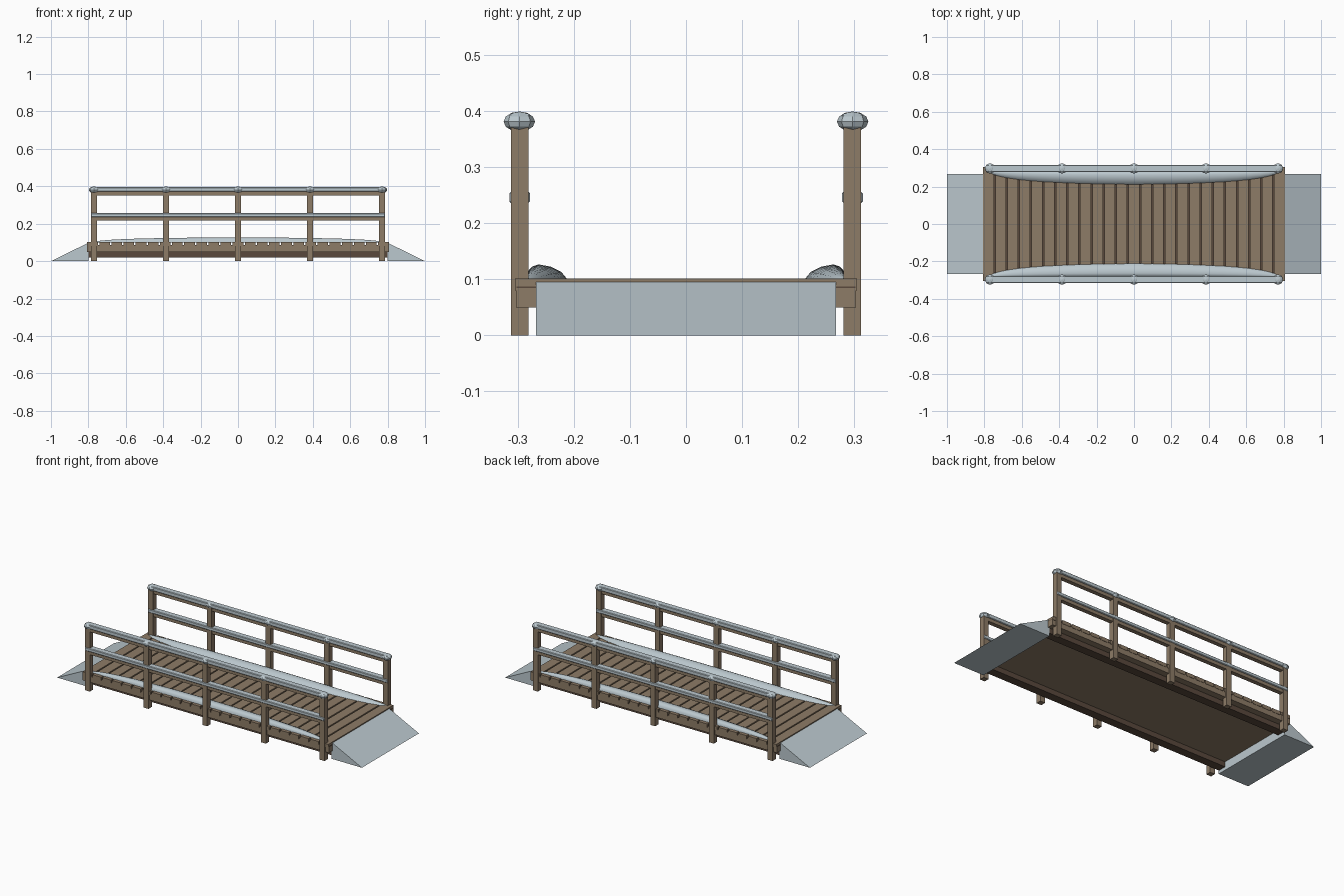
import bpy, bmesh, math

cube = bpy.data.objects.get("Cube")
if cube:
    bpy.data.objects.remove(cube, do_unlink=True)


def material(name, rgb):
    m = bpy.data.materials.new(name)
    m.use_nodes = True
    m.diffuse_color = (*rgb, 1)
    m.node_tree.nodes["Principled BSDF"].inputs["Base Color"].default_value = (*rgb, 1)
    return m


WOOD = material("weathered wood", (0.27, 0.20, 0.135))
DARK = material("dark wood", (0.10, 0.065, 0.045))
SNOW = material("snow", (0.50, 0.58, 0.62))


def finish(name, bm, mat, smooth=False):
    bmesh.ops.recalc_face_normals(bm, faces=bm.faces)
    me = bpy.data.meshes.new(name)
    bm.to_mesh(me)
    bm.free()
    me.materials.append(mat)
    ob = bpy.data.objects.new(name, me)
    bpy.context.collection.objects.link(ob)
    if smooth:
        bpy.ops.object.select_all(action='DESELECT')
        ob.select_set(True)
        bpy.context.view_layer.objects.active = ob
        bpy.ops.object.shade_smooth_by_angle(angle=math.radians(40))
    return ob


def box(name, lo, hi, mat, bevel=0):
    bm = bmesh.new()
    bmesh.ops.create_cube(bm, size=1)
    for v in bm.verts:
        v.co = [(a + b) / 2 + c * (b - a) for a, b, c in zip(lo, hi, v.co)]
    if bevel:
        bmesh.ops.bevel(bm, geom=bm.edges[:], offset=bevel, segments=1, affect='EDGES')
    return finish(name, bm, mat)


def ramp(name, side):
    # Snow wedge from the ground up to the deck end
    bm = bmesh.new()
    profile = [(0.80, 0), (1.0, 0), (0.80, 0.098)]
    rings = [[bm.verts.new((side * x, y, z)) for x, z in profile] for y in (-0.267, 0.267)]
    for r in rings:
        bm.faces.new(r)
    for i in range(3):
        j = (i + 1) % 3
        bm.faces.new((rings[0][i], rings[0][j], rings[1][j], rings[1][i]))
    finish(name, bm, SNOW)


def drift(name, side):
    # Low crescent of snow, widest at mid span; section is (fraction inward, fraction up)
    section = [(0, 0), (0.03, 0.5), (0.14, 0.85), (0.3, 1), (0.6, 0.85), (0.85, 0.5), (1, 0)]
    bm = bmesh.new()
    rings = []
    steps = 24
    for k in range(steps + 1):
        t = -math.cos(math.pi * k / steps)
        end = max(1 - t ** 8, 0.02) ** 0.5
        width = (0.074 - 0.034 * t * t) * end
        height = (0.027 - 0.012 * t * t) * end
        rings.append([bm.verts.new((0.78 * t, side * (0.285 - width * u), 0.0995 + height * h))
                      for u, h in section])
    n = len(section)
    for a, b in zip(rings, rings[1:]):
        for i in range(n):
            j = (i + 1) % n
            bm.faces.new((a[i], a[j], b[j], b[i]))
    bm.faces.new(rings[0])
    bm.faces.new(rings[-1])
    finish(name, bm, SNOW, True)


def cap(name, x, y):
    # Flattened faceted ball of snow on a post
    bm = bmesh.new()
    bmesh.ops.create_uvsphere(bm, u_segments=8, v_segments=6, radius=1)
    for v in bm.verts:
        v.co = (x + v.co.x * 0.028, y + v.co.y * 0.028, 0.381 + v.co.z * 0.018)
    finish(name, bm, SNOW)


# Deck: dark core under separate planks
HALF = 0.81
box("deck_core", (-HALF + 0.002, -0.303, 0.05), (HALF - 0.002, 0.303, 0.084), WOOD)
box("plank_gap_layer", (-HALF + 0.002, -0.302, 0.084), (HALF - 0.002, 0.302, 0.087), DARK)
COUNT = 25
pitch = 2 * HALF / COUNT
for k in range(COUNT):
    x = -HALF + k * pitch
    box(f"plank_{k + 1}", (x + 0.004, -0.305, 0.08), (x + pitch - 0.004, 0.305, 0.101), WOOD)

# Both sides: beam, posts, rails and snow
for side, label in ((-1, "right"), (1, "left")):
    def bar(name, xs, inner, outer, zs, mat, bevel=0):
        ys = sorted((side * inner, side * outer))
        box(f"{label}_{name}", (xs[0], ys[0], zs[0]), (xs[1], ys[1], zs[1]), mat, bevel)

    bar("beam", (-0.805, 0.805), 0.215, 0.265, (0.02, 0.051), DARK)
    for i in range(5):
        x = (i - 2) * 0.385
        bar(f"post_{i + 1}", (x - 0.016, x + 0.016), 0.281, 0.312, (0, 0.372), WOOD)
        cap(f"{label}_post_cap_{i + 1}", x, side * 0.297)
    for name, z in (("middle", 0.217), ("top", 0.352)):
        snow_top = z + (0.043 if name == "top" else 0.039)
        bar(f"{name}_rail", (-0.78, 0.78), 0.284, 0.309, (z, z + 0.02), WOOD)
        bar(f"{name}_rail_snow", (-0.785, 0.785), 0.278, 0.315, (z + 0.019, snow_top), SNOW, 0.003)
    drift(f"{label}_snow_drift", side)

for side, label in ((-1, "right"), (1, "left")):
    ramp(f"{label}_snow_ramp", side)
